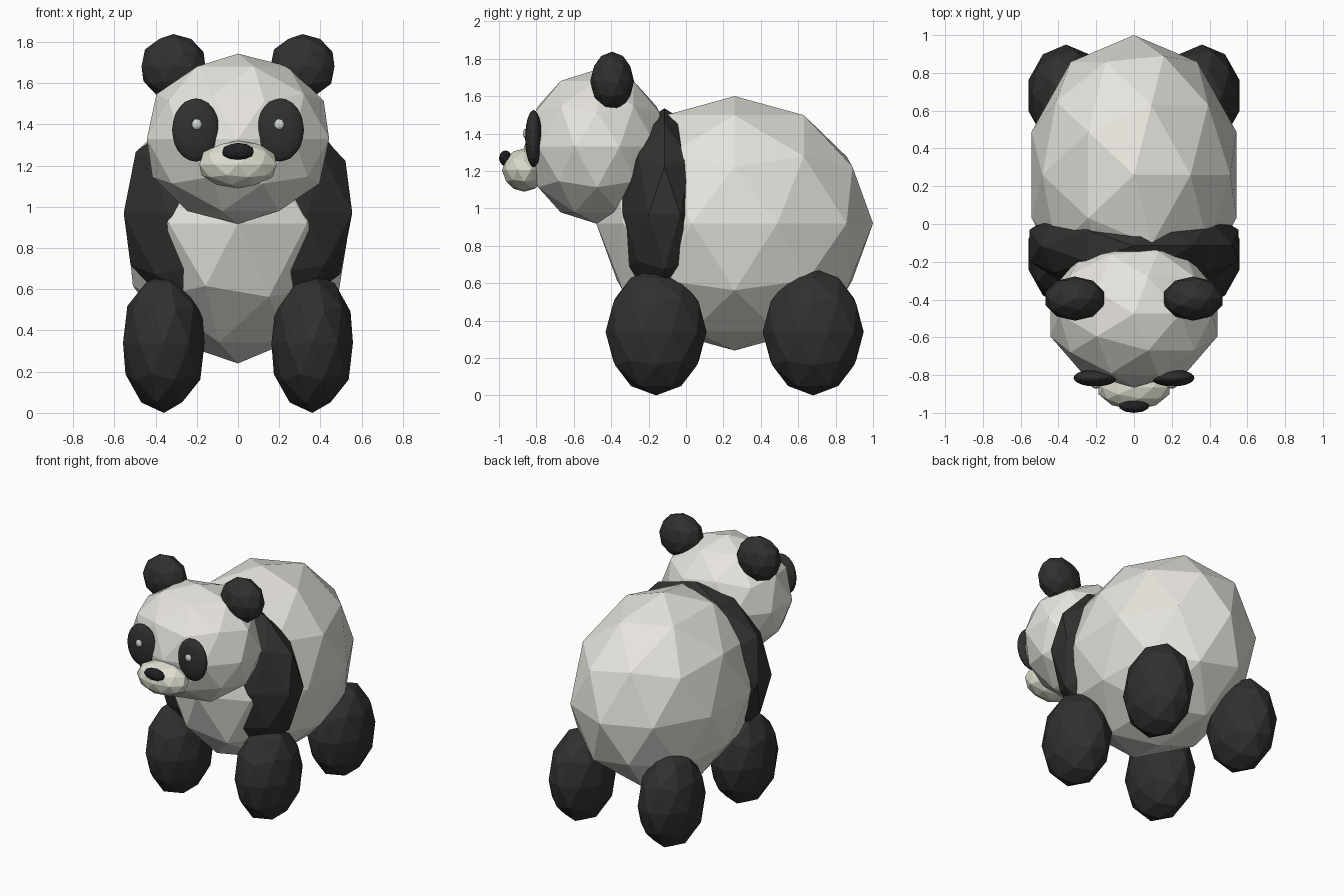
import bpy

if "Cube" in bpy.data.objects:
    bpy.data.objects.remove(bpy.data.objects["Cube"])


def material(name, rgb):
    m = bpy.data.materials.new(name)
    m.diffuse_color = (*rgb, 1)
    m.use_nodes = True
    m.node_tree.nodes["Principled BSDF"].inputs["Base Color"].default_value = m.diffuse_color
    return m


WHITE = material("white_fur", (0.80, 0.78, 0.73))
BLACK = material("black_fur", (0.03, 0.03, 0.028))
CREAM = material("cream_muzzle", (0.74, 0.73, 0.63))
NOSE = material("nose_black", (0.015, 0.015, 0.017))
EYE = material("eye_white", (0.65, 0.68, 0.65))


def blob(name, center, radii, mat, detail=2):
    """Flat-shaded icosphere stretched to the given radii."""
    bpy.ops.mesh.primitive_ico_sphere_add(subdivisions=detail, radius=1, location=center)
    ob = bpy.context.object
    ob.name = name
    ob.scale = radii
    bpy.ops.object.transform_apply(location=False, rotation=False, scale=True)
    ob.data.materials.append(mat)
    return ob


def pair(name, center, radii, mat, detail=2):
    """The same blob on both sides of x = 0."""
    x, y, z = center
    for side, s in (("right", 1), ("left", -1)):
        blob(f"{name}_{side}", (s * x, y, z), radii, mat, detail)


# Torso with the dark shoulder band
blob("body", (0, 0.26, 0.92), (0.57, 0.74, 0.68), WHITE)
blob("shoulder_band", (0, -0.115, 0.97), (0.583, 0.27, 0.565), BLACK)

# Legs
pair("front_leg", (0.36, -0.16, 0.34), (0.208, 0.27, 0.34), BLACK)
pair("rear_leg", (0.36, 0.68, 0.34), (0.208, 0.27, 0.34), BLACK)

# Head and ears
blob("head", (0, -0.475, 1.33), (0.465, 0.39, 0.413), WHITE)
pair("ear", (0.313, -0.395, 1.68), (0.163, 0.117, 0.158), BLACK)

# Face
pair("eye_patch", (0.205, -0.815, 1.373), (0.115, 0.045, 0.153), BLACK, 3)
pair("eye", (0.20, -0.857, 1.40), (0.025, 0.015, 0.027), EYE)
blob("muzzle", (0, -0.865, 1.205), (0.197, 0.118, 0.116), CREAM)
blob("nose", (0, -0.965, 1.268), (0.08, 0.035, 0.042), NOSE)
